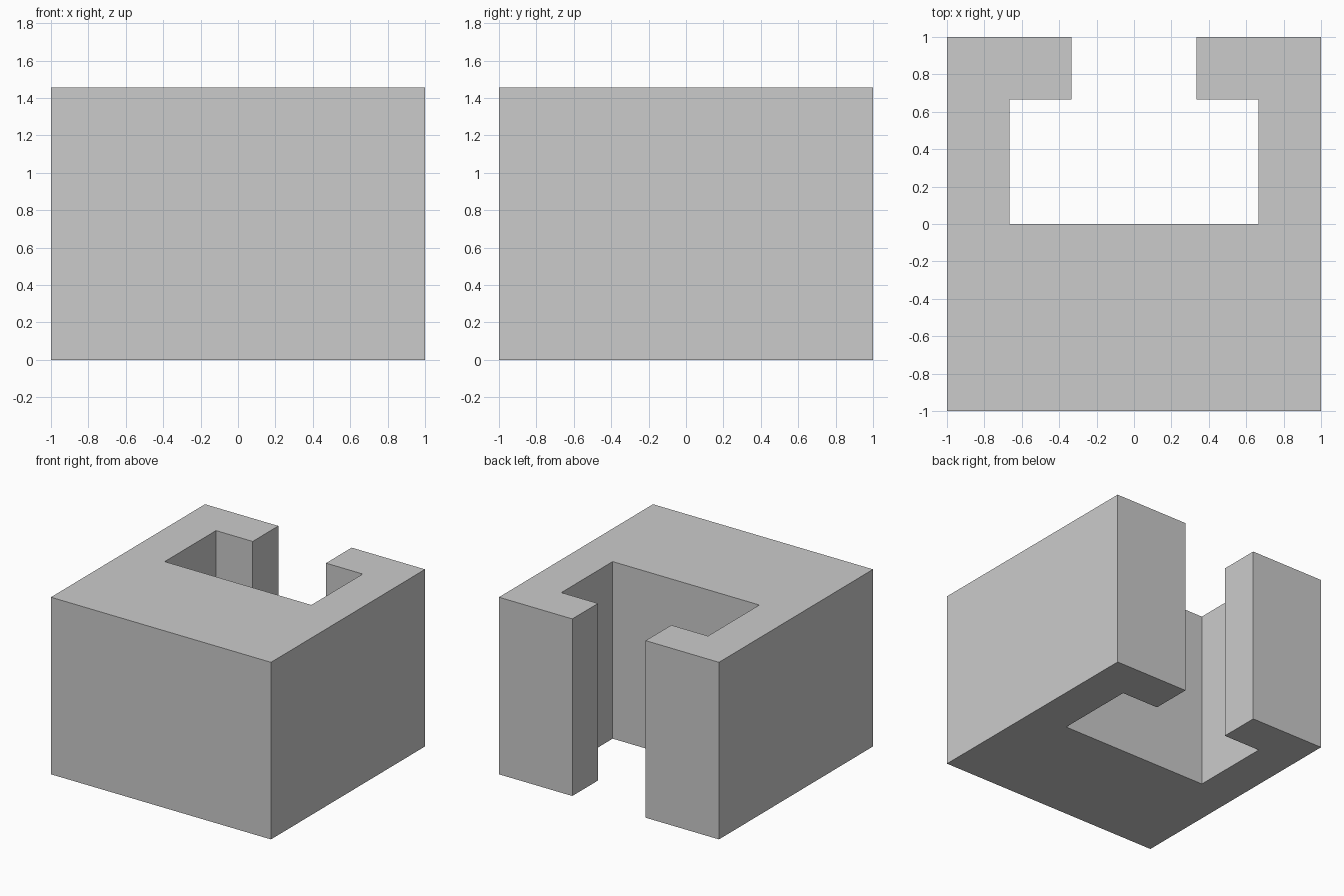
import bpy
import bmesh

if "Cube" in bpy.data.objects:
    bpy.data.objects.remove(bpy.data.objects["Cube"])

HEIGHT = 1.455
THIRD = 1 / 3

# Right half of the plan outline, from the front centre round to the slot's inner wall
half = [(1, -1), (1, 1), (THIRD, 1), (THIRD, 2 * THIRD),
        (2 * THIRD, 2 * THIRD), (2 * THIRD, 0)]
outline = half + [(-x, y) for x, y in reversed(half)]

# Block with a T-shaped slot open to the back, extruded straight up
bm = bmesh.new()
base = bm.faces.new([bm.verts.new((x, y, 0)) for x, y in outline])
top = bmesh.ops.extrude_face_region(bm, geom=[base], use_keep_orig=True)
bmesh.ops.translate(bm, vec=(0, 0, HEIGHT),
                    verts=[v for v in top["geom"] if isinstance(v, bmesh.types.BMVert)])
bmesh.ops.recalc_face_normals(bm, faces=bm.faces)

mesh = bpy.data.meshes.new("slotted_block")
bm.to_mesh(mesh)
bm.free()
block = bpy.data.objects.new("slotted_block", mesh)
bpy.context.collection.objects.link(block)
